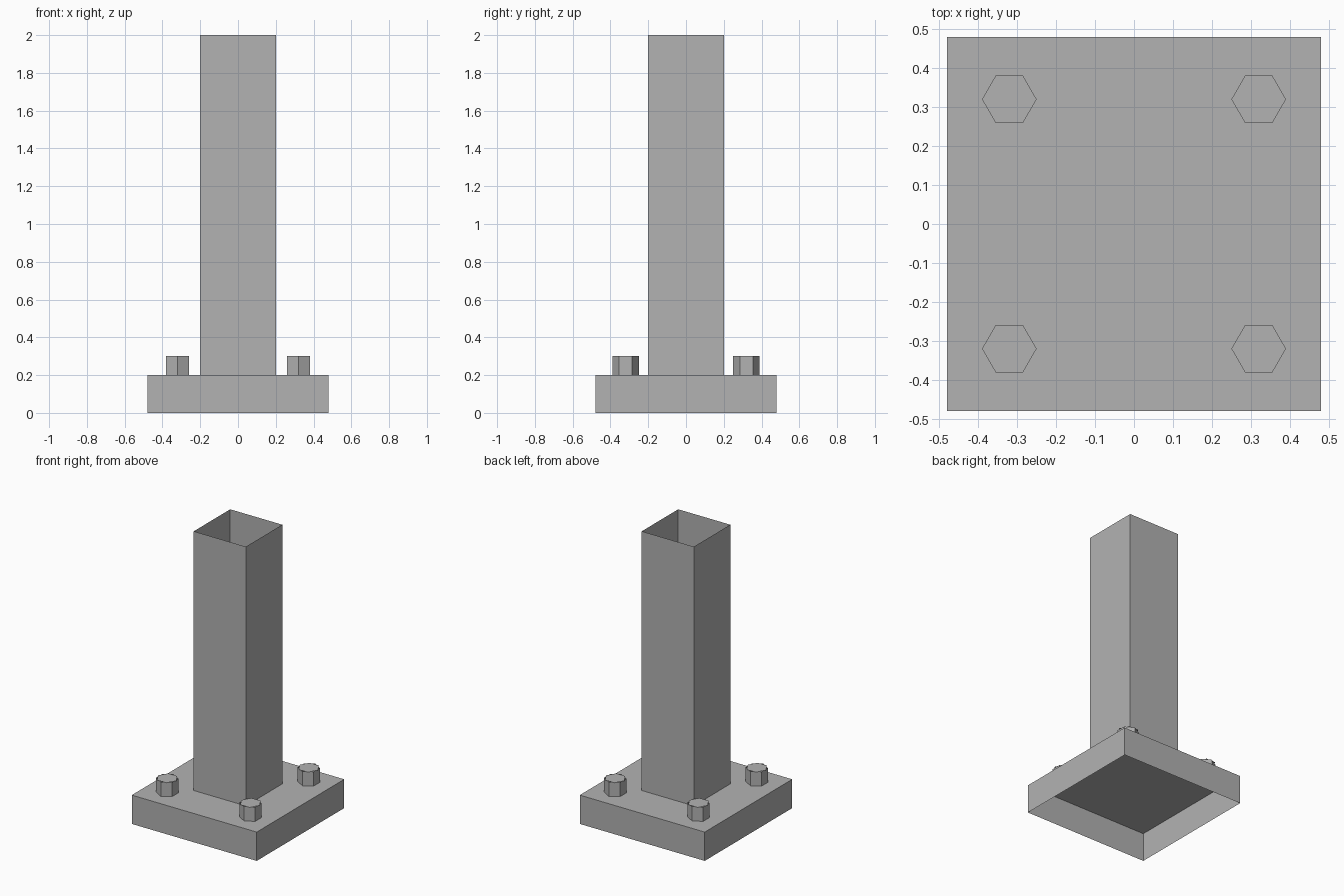
import bpy
import bmesh
from math import cos, sin, tau

cube = bpy.data.objects.get("Cube")
if cube:
    bpy.data.objects.remove(cube, do_unlink=True)

GREY = 0.448
steel = bpy.data.materials.new("steel_grey")
steel.use_nodes = True
steel.diffuse_color = (GREY, GREY, GREY, 1)
steel.node_tree.nodes["Principled BSDF"].inputs["Base Color"].default_value = (GREY, GREY, GREY, 1)


def polygon(sides, radius, turn):
    """Regular outline, first corner at the given fraction of a full turn."""
    angles = [tau * (i / sides + turn) for i in range(sides)]
    return [(radius * cos(a), radius * sin(a)) for a in angles]


def sheet_part(name, wall, bottom, top, cap=None, centre=(0, 0)):
    """Thin upright walls round an outline, with an optional flat cap on top."""
    bm = bmesh.new()
    low = [bm.verts.new((x, y, bottom)) for x, y in wall]
    high = [bm.verts.new((x, y, top)) for x, y in wall]
    for i in range(len(wall)):
        j = (i + 1) % len(wall)
        bm.faces.new((low[i], low[j], high[j], high[i]))
    if cap:
        bm.faces.new([bm.verts.new((x, y, top)) for x, y in cap])
    mesh = bpy.data.meshes.new(name)
    bm.to_mesh(mesh)
    bm.free()
    mesh.materials.append(steel)
    obj = bpy.data.objects.new(name, mesh)
    obj.location = (*centre, 0)
    bpy.context.collection.objects.link(obj)


def square(half):
    return polygon(4, half * 2 ** 0.5, 1 / 8)


PLATE_TOP = 0.2

# Base plate: hollow underneath
sheet_part("base_plate", square(0.48), 0, PLATE_TOP, cap=square(0.48))

# Square post: open at the top
sheet_part("post", square(0.2), PLATE_TOP, 2)

# Hexagonal bolts: the cap is turned against the shank
shank = polygon(6, 0.07, 1 / 4)
cap = polygon(6, 0.07, 0)
for side, x in (("left", 0.32), ("right", -0.32)):
    for end, y in (("front", -0.32), ("back", 0.32)):
        sheet_part(f"bolt_{end}_{side}", shank, PLATE_TOP, 0.3, cap=cap, centre=(x, y))
